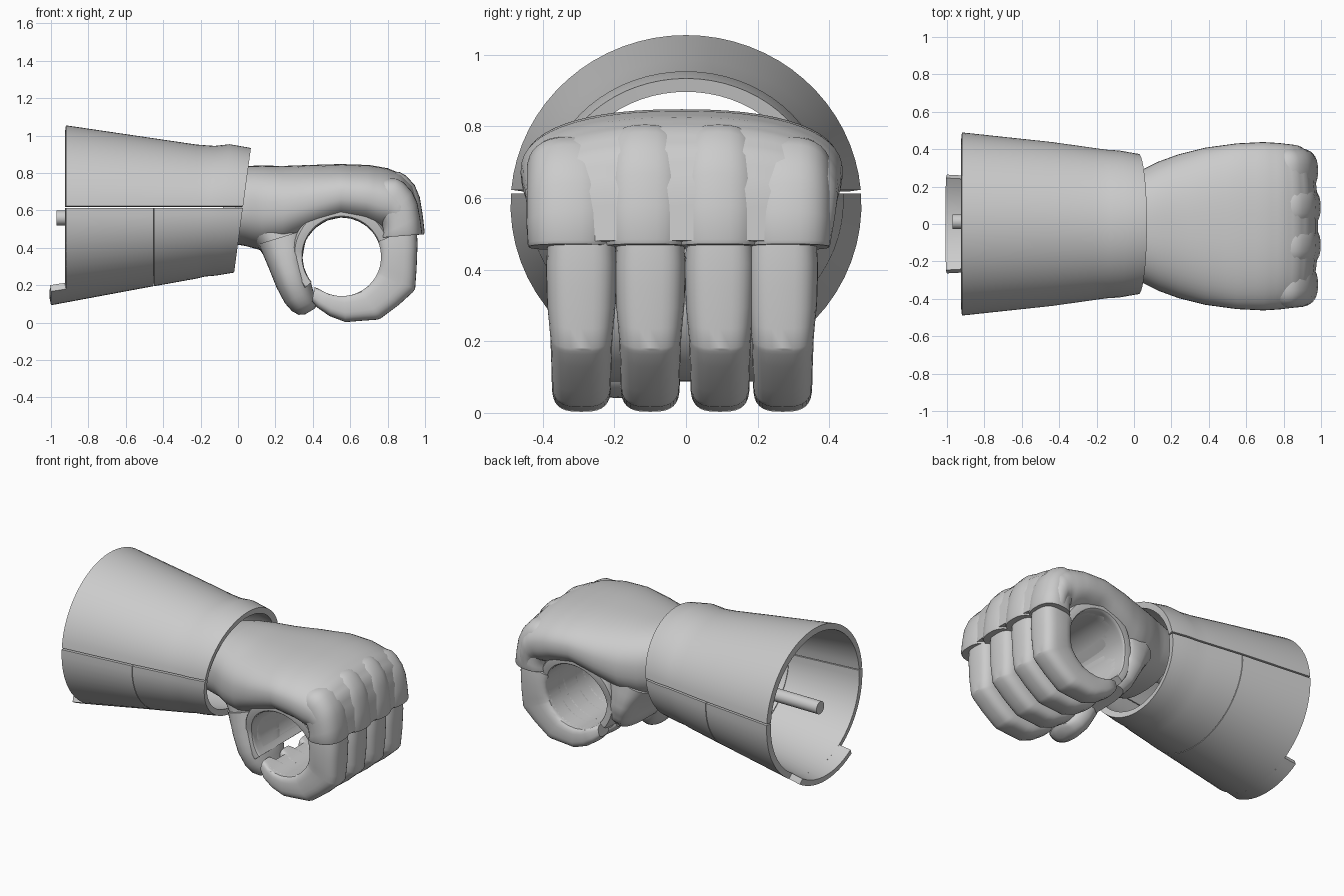
import bpy, bmesh, math
from mathutils import Vector

if "Cube" in bpy.data.objects:
    bpy.data.objects.remove(bpy.data.objects["Cube"])

HOLE = Vector((0.555, 0.352))   # grip hole centre in x, z
HOLE_R = 0.21


def finish(name, bm, angle, recalc=True):
    if recalc:
        bmesh.ops.recalc_face_normals(bm, faces=bm.faces)
    me = bpy.data.meshes.new(name)
    bm.to_mesh(me)
    bm.free()
    ob = bpy.data.objects.new(name, me)
    bpy.context.collection.objects.link(ob)
    ob["angle"] = angle
    return ob


def activate(ob):
    bpy.ops.object.select_all(action='DESELECT')
    ob.select_set(True)
    bpy.context.view_layer.objects.active = ob


def smooth(ob):
    activate(ob)
    bpy.ops.object.shade_smooth_by_angle(angle=math.radians(ob["angle"]))


def refine(stations, sub):
    """Insert evenly spaced stations between the given ones."""
    out = []
    for (o0, i0, w0), (o1, i1, w1) in zip(stations, stations[1:]):
        for k in range(sub):
            t = k / sub
            out.append((Vector(o0).lerp(Vector(o1), t), Vector(i0).lerp(Vector(i1), t),
                        w0 + (w1 - w0) * t))
    return out + [stations[-1]]


def loft(name, stations, yc=0.0, p=2.8, n=32, angle=38, sub=1):
    """Skin rounded-rectangle sections; station = (outer xz, inner xz, half width).
    Points falling inside the round grip hole are pushed out onto its wall."""
    bm = bmesh.new()
    rings = []
    for outer, inner, w in refine(stations, sub):
        o, i = Vector(outer), Vector(inner)
        mid, half = (o + i) / 2, (o - i) / 2
        ring = []
        for k in range(n):
            a = 2 * math.pi * k / n
            c, s = math.cos(a), math.sin(a)
            u = math.copysign(abs(c) ** (2 / p), c)
            v = math.copysign(abs(s) ** (2 / p), s)
            q = mid + half * u
            d = q - HOLE
            if d.length < HOLE_R:
                q = HOLE + d.normalized() * HOLE_R
            ring.append(bm.verts.new((q.x, yc + w * v, q.y)))
        rings.append(ring)
    for r0, r1 in zip(rings, rings[1:]):
        for k in range(n):
            bm.faces.new((r0[k], r0[(k + 1) % n], r1[(k + 1) % n], r1[k]))
    bm.faces.new(rings[0])
    bm.faces.new(rings[-1])
    return finish(name, bm, angle)


# Cuff outline: x, top z, bottom z, half width, forward slant of the rim
CUFF = [(-1.0, 1.066, 0.093, 0.498, 0), (-0.92, 1.055, 0.108, 0.49, 0),
        (-0.452, 0.986, 0.195, 0.44, 0), (-0.448, 0.986, 0.195, 0.44, 0),
        (-0.22, 0.952, 0.236, 0.408, 0), (-0.15, 0.945, 0.247, 0.398, 0.07),
        (-0.08, 0.954, 0.252, 0.393, 0.10), (0.024, 0.934, 0.268, 0.375, 0.135)]


def shell(name, stations, a0, a1, steps=32, split=None):
    """Thick arc of the cuff between two angles (degrees, 0 = +y, 90 = up)."""
    bm = bmesh.new()
    rows = []
    for x, top, bot, ry, slant in stations:
        zc, rz = (top + bot) / 2, (top - bot) / 2
        b0, b1 = math.radians(a0), math.radians(a1)
        if split is not None:       # end exactly on the horizontal seam
            d = math.asin((split - zc) / rz)
            b0, b1 = (d, math.pi - d) if a0 < 90 else (math.pi - d, 2 * math.pi + d)
        row = []
        for k in range(steps + 1):
            a = b0 + (b1 - b0) * k / steps
            z = zc + rz * math.sin(a)
            row.append(bm.verts.new((x + slant * (z - 0.6), ry * math.cos(a), z)))
        rows.append(row)
    for r0, r1 in zip(rows, rows[1:]):
        for k in range(steps):
            bm.faces.new((r0[k], r0[k + 1], r1[k + 1], r1[k]))
    ob = finish(name, bm, 30, recalc=False)
    m = ob.modifiers.new("thickness", 'SOLIDIFY')
    m.thickness, m.offset = 0.038, -1
    activate(ob)
    bpy.ops.object.modifier_apply(modifier=m.name)
    return ob


# Cuff shells, rear tab
parts = [
    shell("cuff_upper", CUFF[1:3] + CUFF[4:], 0, 180, split=0.623),
    shell("cuff_lower_rear", CUFF[1:3], 180, 360, split=0.613),
    shell("cuff_lower_front", CUFF[3:], 180, 360, split=0.613),
    shell("cuff_rear_tab", CUFF[:2], 238, 302, 12),
]

# Peg running inside the cuff to the wrist
bm = bmesh.new()
bmesh.ops.create_cone(bm, cap_ends=True, segments=24, radius1=0.04, radius2=0.04, depth=0.92)
for v in bm.verts:
    v.co = (v.co.z - 0.51, v.co.x + 0.012, v.co.y + 0.56)
parts.append(finish("wrist_peg", bm, 40))

# Back of the hand from the wrist, turning down over the knuckles
palm = [((-0.08, 0.81), (-0.08, 0.43), 0.27), ((0.04, 0.838), (0.04, 0.41), 0.30),
        ((0.13, 0.84), (0.13, 0.385), 0.345), ((0.24, 0.838), (0.24, 0.39), 0.385),
        ((0.38, 0.843), (0.38, 0.45), 0.42), ((0.55, 0.848), (0.55, 0.52), 0.443),
        ((0.70, 0.843), (0.68, 0.50), 0.45), ((0.80, 0.826), (0.75, 0.47), 0.445),
        ((0.875, 0.795), (0.775, 0.468), 0.439), ((0.935, 0.735), (0.785, 0.468), 0.435),
        ((0.97, 0.63), (0.785, 0.466), 0.428), ((0.985, 0.482), (0.775, 0.46), 0.415)]
parts.append(loft("hand_back", palm, -0.012, 2.35, 56, sub=3))

# Heel of the hand behind the grip
parts.append(loft("palm_heel", [
    ((0.06, 0.45), (0.40, 0.60), 0.33), ((0.12, 0.385), (0.37, 0.47), 0.34),
    ((0.17, 0.31), (0.36, 0.37), 0.34), ((0.215, 0.225), (0.37, 0.27), 0.31),
    ((0.25, 0.18), (0.38, 0.22), 0.25)], 0.0, 3, 40, sub=3))

# Thumb
parts.append(loft("thumb", [
    ((0.11, 0.42), (0.37, 0.50), 0.16), ((0.165, 0.29), (0.36, 0.35), 0.175),
    ((0.205, 0.19), (0.38, 0.25), 0.175), ((0.25, 0.105), (0.40, 0.18), 0.155),
    ((0.29, 0.06), (0.415, 0.125), 0.125), ((0.325, 0.042), (0.425, 0.095), 0.09),
    ((0.36, 0.045), (0.41, 0.075), 0.045)], -0.19, 2.4, sub=2))

# Round grip lining: joins the fingers, palm and heel around the hole
lining = []
for deg in range(-122, 221, 6):
    d = Vector((math.cos(math.radians(deg)), math.sin(math.radians(deg))))
    top = max(0.0, d.y)
    lining.append((HOLE + d * (0.265 + 0.02 * top), HOLE + d * 0.20, 0.335 + 0.055 * top))
parts.append(loft("grip_lining", lining, -0.012, 6))

# Four fingers curling round the grip, each under a knuckle cover
curl = [(0.955, 0.52, 0.095), (0.96, 0.42, 0.099), (0.955, 0.29, 0.096), (0.947, 0.18, 0.088),
        (0.935, 0.163, 0.087), (0.86, 0.095, 0.085), (0.765, 0.024, 0.083), (0.745, 0.016, 0.083),
        (0.66, 0.010, 0.083), (0.575, 0.003, 0.082), (0.49, 0.035, 0.08), (0.425, 0.08, 0.073)]
cover = [((0.76, 0.80), (0.70, 0.60), 0.10), ((0.83, 0.808), (0.73, 0.58), 0.114),
         ((0.865, 0.805), (0.75, 0.57), 0.121), ((0.90, 0.785), (0.76, 0.54), 0.122),
         ((0.945, 0.735), (0.77, 0.52), 0.122), ((0.972, 0.67), (0.775, 0.50), 0.122),
         ((0.987, 0.58), (0.775, 0.475), 0.121), ((0.998, 0.485), (0.77, 0.462), 0.119),
         ((0.994, 0.472), (0.77, 0.455), 0.115)]
names = ("index", "middle", "ring", "little")
for k, (fy, ky) in enumerate(zip((-0.292, -0.1, 0.095, 0.27), (-0.324, -0.114, 0.09, 0.285))):
    stations = []
    for x, z, w in curl:
        o = Vector((x, z))
        stations.append((o, HOLE + (o - HOLE).normalized() * 0.195, w))
    stations.append(((0.395, 0.115), (0.41, 0.19), 0.05))     # rounded fingertip
    parts.append(loft(names[k] + "_finger", stations, fy, 3.0, 32, 30, sub=2))
    drop, back = (0.035, 0.014) if k in (0, 3) else (0, 0)
    pads = []
    for o, i, w in cover:
        f = max(0.0, min(1.0, (o[1] - 0.47) / 0.25))
        pads.append(((o[0] - back, o[1] - drop * f), i, w))
    parts.append(loft(names[k] + "_knuckle", pads, ky, 2.5))

for ob in parts:
    smooth(ob)
